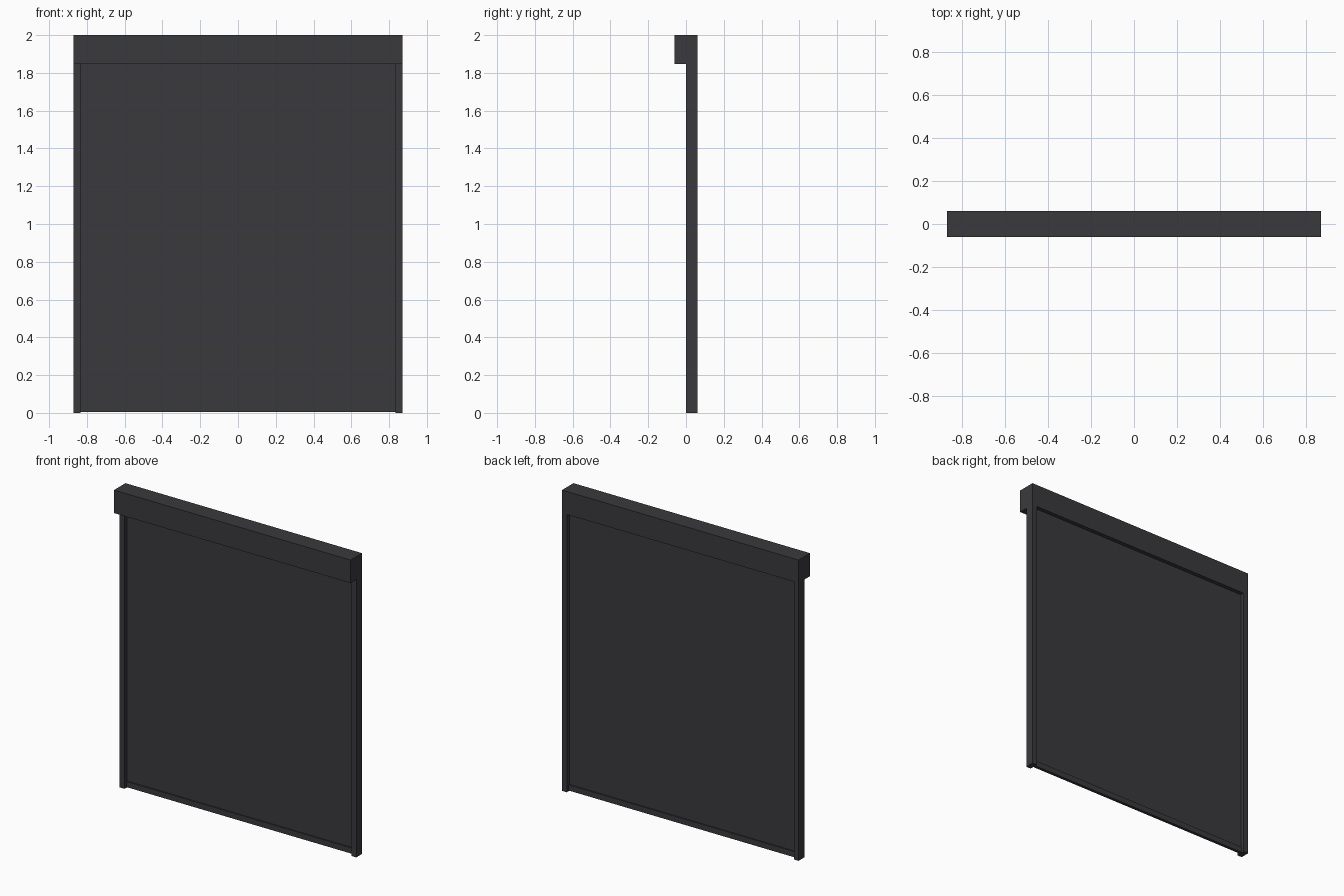
import bpy, bmesh

if "Cube" in bpy.data.objects:
    bpy.data.objects.remove(bpy.data.objects["Cube"])

# Single anthracite colour
mat = bpy.data.materials.new("anthracite grey")
mat.diffuse_color = (0.042, 0.041, 0.046, 1.0)
mat.use_nodes = True
mat.node_tree.nodes["Principled BSDF"].inputs["Base Color"].default_value = mat.diffuse_color


def box(name, x, y, z):
    """Axis-aligned box from (min, max) ranges."""
    bm = bmesh.new()
    bmesh.ops.create_cube(bm, size=1.0)
    for v in bm.verts:
        v.co = [r[0] if c < 0 else r[1] for c, r in zip(v.co, (x, y, z))]
    mesh = bpy.data.meshes.new(name)
    bm.to_mesh(mesh)
    bm.free()
    mesh.materials.append(mat)
    obj = bpy.data.objects.new(name, mesh)
    bpy.context.collection.objects.link(obj)
    return obj


HALF = 0.87      # half of the overall width
INNER = 0.835    # inner edge of the side rails
HOUSING = 1.847  # underside of the roller housing

# Roller housing across the top
box("roller_housing", (-HALF, HALF), (-0.06, 0.06), (HOUSING, 2.0))

# Side guide rail, mirrored to the other side
rail = box("guide_rails", (INNER, HALF), (0.0, 0.06), (0.0, HOUSING))
mirror = rail.modifiers.new("mirror", 'MIRROR')
mirror.use_axis = (True, False, False)

# Screen fabric set between the rails
box("screen_fabric", (-INNER, INNER), (0.027, 0.033), (0.04, HOUSING))

# Weighted bar along the bottom of the fabric
box("bottom_bar", (-INNER, INNER), (0.02, 0.04), (0.004, 0.042))
